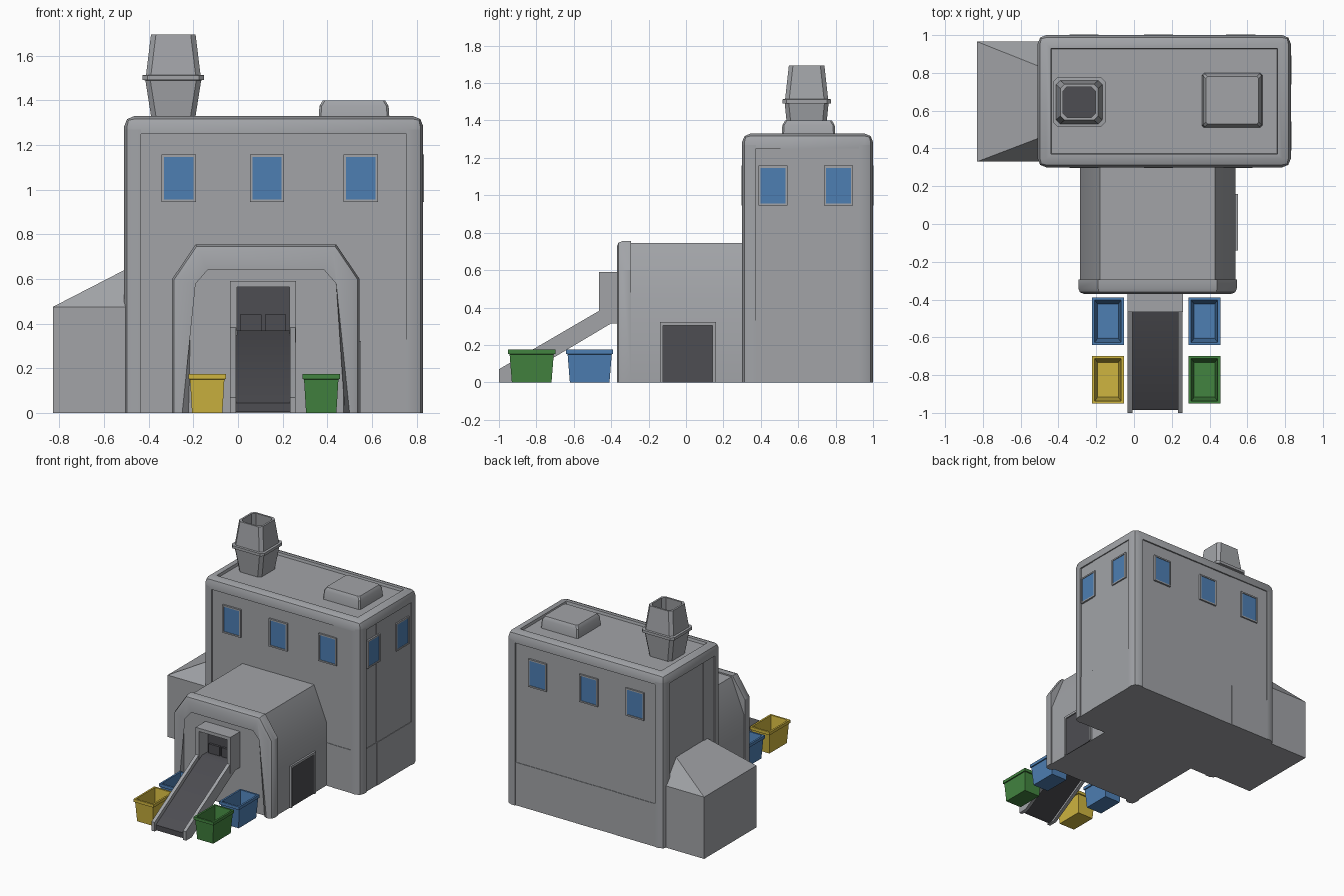
import bpy, bmesh, math, random
from mathutils import Vector

if "Cube" in bpy.data.objects:
    bpy.data.objects.remove(bpy.data.objects["Cube"])

random.seed(4)


def material(name, rgb):
    m = bpy.data.materials.new(name)
    m.diffuse_color = (*rgb, 1)
    m.use_nodes = True
    m.node_tree.nodes["Principled BSDF"].inputs["Base Color"].default_value = m.diffuse_color
    return m


GREY = material("concrete grey", (0.36, 0.37, 0.39))
DARK = material("dark rubber", (0.075, 0.075, 0.085))
BLUE = material("blue", (0.075, 0.21, 0.45))
YELLOW = material("yellow", (0.62, 0.46, 0.05))
GREEN = material("green", (0.055, 0.23, 0.05))


def finish(name, bm, *mats):
    bmesh.ops.recalc_face_normals(bm, faces=bm.faces)
    me = bpy.data.meshes.new(name)
    bm.to_mesh(me)
    bm.free()
    for m in mats:
        me.materials.append(m)
    ob = bpy.data.objects.new(name, me)
    bpy.context.collection.objects.link(ob)
    return ob


def bevel(bm, width, pick, segments=2):
    edges = [e for e in bm.edges if pick(e.verts[0].co, e.verts[1].co)]
    bmesh.ops.bevel(bm, geom=edges, offset=width, segments=segments,
                    profile=0.5, affect='EDGES')


def add_box(bm, a, b):
    vs = [bm.verts.new((x, y, z)) for z in (a[2], b[2])
          for x, y in ((a[0], a[1]), (b[0], a[1]), (b[0], b[1]), (a[0], b[1]))]
    for f in ((0, 1, 2, 3), (4, 5, 6, 7), (0, 1, 5, 4), (1, 2, 6, 5), (2, 3, 7, 6), (3, 0, 4, 7)):
        bm.faces.new([vs[i] for i in f])


def boxes(name, pairs, mat):
    """One object made of several boxes; normals fixed per island."""
    bm = bmesh.new()
    for a, b in pairs:
        add_box(bm, [min(p) for p in zip(a, b)], [max(p) for p in zip(a, b)])
    return finish(name, bm, mat)


def prism_mesh(points, to_3d, lo, hi):
    """Extrude a 2D profile between two depths."""
    bm = bmesh.new()
    a = [bm.verts.new(to_3d(p, lo)) for p in points]
    b = [bm.verts.new(to_3d(p, hi)) for p in points]
    n = len(points)
    bm.faces.new(a)
    bm.faces.new(b)
    for i in range(n):
        j = (i + 1) % n
        bm.faces.new((a[i], a[j], b[j], b[i]))
    return bm


def along_y(p, d):
    return (p[0], d, p[1])


def along_x(p, d):
    return (d, p[0], p[1])


def loft(name, cx, cy, rings, mats, chamfer=0.0, dark_cap=False):
    """Stack of rectangular rings (z, half x, half y), capped at both ends."""
    bm = bmesh.new()
    loops = []
    for z, hx, hy in rings:
        c = chamfer
        pts = []
        for sx, sy, flip in ((1, 1, 0), (-1, 1, 1), (-1, -1, 0), (1, -1, 1)):
            pair = [(sx * hx, sy * (hy - c)), (sx * (hx - c), sy * hy)]
            pts += (pair[::-1] if flip else pair) if c else pair[:1]
        loops.append([bm.verts.new((cx + x, cy + y, z)) for x, y in pts])
    for lo, hi in zip(loops, loops[1:]):
        for i in range(len(lo)):
            j = (i + 1) % len(lo)
            bm.faces.new((lo[i], lo[j], hi[j], hi[i]))
    bm.faces.new(loops[0])
    cap = bm.faces.new(loops[-1])
    if dark_cap:
        cap.material_index = 1
    return finish(name, bm, *mats)


# Tower extents
X0, X1, Y0, Y1, TOP = -0.51, 0.83, 0.30, 1.0, 1.33

# Wall mappings: position along wall, outward depth, height
WALLS = {
    "front": (lambda u, d, z: (u, Y0 - d, z), X0, X1),
    "back": (lambda u, d, z: (u, Y1 + d, z), X0, X1),
    "right": (lambda u, d, z: (X1 + d, u, z), Y0, Y1),
    "left": (lambda u, d, z: (X0 - d, u, z), Y0, Y1),
}

# Tower core
boxes("tower_core", [((X0 + 0.03, Y0 + 0.03, 0), (X1 - 0.03, Y1 - 0.03, 1.26))], GREY)

# Tower wall planks, with a slightly proud lower course
for side, (to, lo, hi) in WALLS.items():
    n = 7 if hi - lo > 1 else 4
    cuts = [lo + 0.06 + (hi - lo - 0.12) * i / n for i in range(n + 1)]
    pairs = []
    for a, b in zip(cuts, cuts[1:]):
        d = random.uniform(-0.012, -0.007)
        pairs.append((to(a, -0.04, 0.33), to(b, d, 1.26)))
        pairs.append((to(a, -0.04, 0), to(b, d + 0.004, 0.33)))
    boxes(side + "_planks", pairs, GREY)

# Rounded corner posts
for name, x, sx in (("left", X0, 1), ("right", X1, -1)):
    for end, y, sy in (("front", Y0, 1), ("back", Y1, -1)):
        bm = bmesh.new()
        xa, ya = x + sx * 0.075, y + sy * 0.075
        add_box(bm, (min(x, xa), min(y, ya), 0), (max(x, xa), max(y, ya), 1.27))
        bevel(bm, 0.045, lambda p, q: all(abs(v.x - x) < 1e-4 and abs(v.y - y) < 1e-4
                                          for v in (p, q)))
        finish(f"{end}_{name}_corner_post", bm, GREY)

# Rounded parapet with a sunken roof
bm = bmesh.new()
add_box(bm, (X0, Y0, 1.25), (X1, Y1, TOP))
bevel(bm, 0.045, lambda p, q: max(p.z, q.z) > 1.3)
bm.normal_update()
roof = max(bm.faces, key=lambda f: f.calc_center_median().z)
bmesh.ops.inset_region(bm, faces=[roof], thickness=0.035, depth=0)
bmesh.ops.inset_region(bm, faces=[roof], thickness=0.006, depth=-0.02)
finish("roof_parapet", bm, GREY)

# Windows: frame bars and a glass plate
WINDOWS = [("front", u) for u in (-0.265, 0.13, 0.55)] + \
          [("back", u) for u in (-0.265, 0.13, 0.565)] + \
          [("right", u) for u in (0.465, 0.815)]
for side, u in WINDOWS:
    to = WALLS[side][0]
    zl, zh, w, t = 0.945, 1.158, 0.077, 0.011
    bars = [(u - w, u - w + t, zl, zh), (u + w - t, u + w, zl, zh),
            (u - w, u + w, zl, zl + t), (u - w, u + w, zh - t, zh)]
    boxes(side + "_window_frame",
          [(to(a, -0.02, c), to(b, 0.003, d)) for a, b, c, d in bars], GREY)
    boxes(side + "_window_glass",
          [(to(u - w + t, -0.007, zl + t), to(u + w - t, -0.002, zh - t))], BLUE)

# Chimney and roof hatch
loft("chimney", -0.29, 0.645,
     [(1.30, 0.095, 0.098), (1.49, 0.125, 0.117), (1.492, 0.138, 0.13), (1.513, 0.138, 0.13),
      (1.515, 0.122, 0.115), (1.695, 0.1, 0.095), (1.695, 0.086, 0.081), (1.58, 0.095, 0.09)],
     (GREY, DARK), chamfer=0.022, dark_cap=True)
loft("roof_hatch", 0.52, 0.655,
     [(1.30, 0.16, 0.145), (1.375, 0.155, 0.14), (1.4, 0.14, 0.125)], (GREY,), chamfer=0.01)

# Lean-to with hipped roof on the left
bm = bmesh.new()
base = [(-0.83, 0.33), (-0.49, 0.33), (-0.49, 0.965), (-0.83, 0.965)]
low = [bm.verts.new((x, y, 0)) for x, y in base]
eave = [bm.verts.new((x, y, 0.475)) for x, y in base]
ridge = [bm.verts.new((-0.49, y, 0.65)) for y in (0.46, 0.83)]
bm.faces.new(low)
for i in range(4):
    j = (i + 1) % 4
    bm.faces.new((low[i], low[j], eave[j], eave[i]))
bm.faces.new((eave[0], eave[1], ridge[0]))
bm.faces.new((eave[2], eave[3], ridge[1]))
bm.faces.new((eave[3], eave[0], ridge[0], ridge[1]))
bm.faces.new((eave[1], eave[2], ridge[1], ridge[0]))
finish("side_lean_to", bm, GREY)

# Front hall and its rounded portal
CX = 0.125


def arch(w, z1, w2, z2):
    return [(CX - w, 0), (CX - w, z1), (CX - w2, z2), (CX + w2, z2), (CX + w, z1), (CX + w, 0)]


finish("front_hall", prism_mesh(arch(0.412, 0.48, 0.305, 0.745), along_y, -0.345, 0.34), GREY)
bm = prism_mesh(arch(0.42, 0.6, 0.315, 0.755) + arch(0.345, 0.59, 0.275, 0.67)[::-1],
                along_y, -0.37, -0.295)
bevel(bm, 0.03, lambda p, q: p.y < -0.36 and q.y < -0.36 and max(p.z, q.z) > 0.1)
finish("front_portal", bm, GREY)

# Side door
xd = CX + 0.412
boxes("side_door_frame", [((xd - 0.02, -0.14, 0), (xd + 0.014, -0.122, 0.322)),
                          ((xd - 0.02, 0.142, 0), (xd + 0.014, 0.16, 0.322)),
                          ((xd - 0.02, -0.14, 0.304), (xd + 0.014, 0.16, 0.322))], GREY)
boxes("side_door", [((xd - 0.002, -0.122, 0), (xd + 0.005, 0.142, 0.304))], DARK)

# Conveyor hood and opening
boxes("conveyor_hood", [((-0.035, -0.465, 0.315), (-0.005, -0.33, 0.59)),
                        ((0.23, -0.465, 0.315), (0.26, -0.33, 0.59)),
                        ((-0.035, -0.465, 0.565), (0.26, -0.33, 0.59)),
                        ((-0.035, -0.40, 0.315), (0.26, -0.33, 0.36))], GREY)
boxes("hood_opening", [((-0.005, -0.355, 0.35), (0.23, -0.347, 0.567))], DARK)
boxes("hood_flaps", [((0.01, -0.372, 0.37), (0.105, -0.352, 0.44)),
                     ((0.12, -0.372, 0.37), (0.215, -0.352, 0.44))], DARK)

# Conveyor rails and belt
rail = [(-1.0, 0), (-0.93, 0), (-0.40, 0.315), (-0.40, 0.41), (-0.46, 0.385), (-1.0, 0.07)]
for name, xa in (("left", -0.035), ("right", 0.232)):
    finish(name + "_conveyor_rail", prism_mesh(rail, along_x, xa, xa + 0.026), GREY)
belt = [(-0.985, 0.005), (-0.955, 0.005), (-0.42, 0.325), (-0.36, 0.33),
        (-0.36, 0.37), (-0.43, 0.37), (-0.985, 0.045)]
finish("conveyor_belt", prism_mesh(belt, along_x, -0.012, 0.236), DARK)

# Open bins
for name, x, y, mat in (("left_blue_bin", -0.138, -0.515, BLUE),
                        ("right_blue_bin", 0.373, -0.515, BLUE),
                        ("yellow_bin", -0.138, -0.825, YELLOW),
                        ("green_bin", 0.373, -0.825, GREEN)):
    loft(name, x, y, [(0, 0.068, 0.106), (0.15, 0.077, 0.118), (0.152, 0.084, 0.126),
                      (0.175, 0.084, 0.126), (0.175, 0.07, 0.112), (0.02, 0.055, 0.092)], (mat,))

# Smooth shading on the rounded parts
bpy.ops.object.select_all(action='SELECT')
bpy.context.view_layer.objects.active = bpy.context.selected_objects[0]
bpy.ops.object.shade_smooth_by_angle(angle=math.radians(32))
